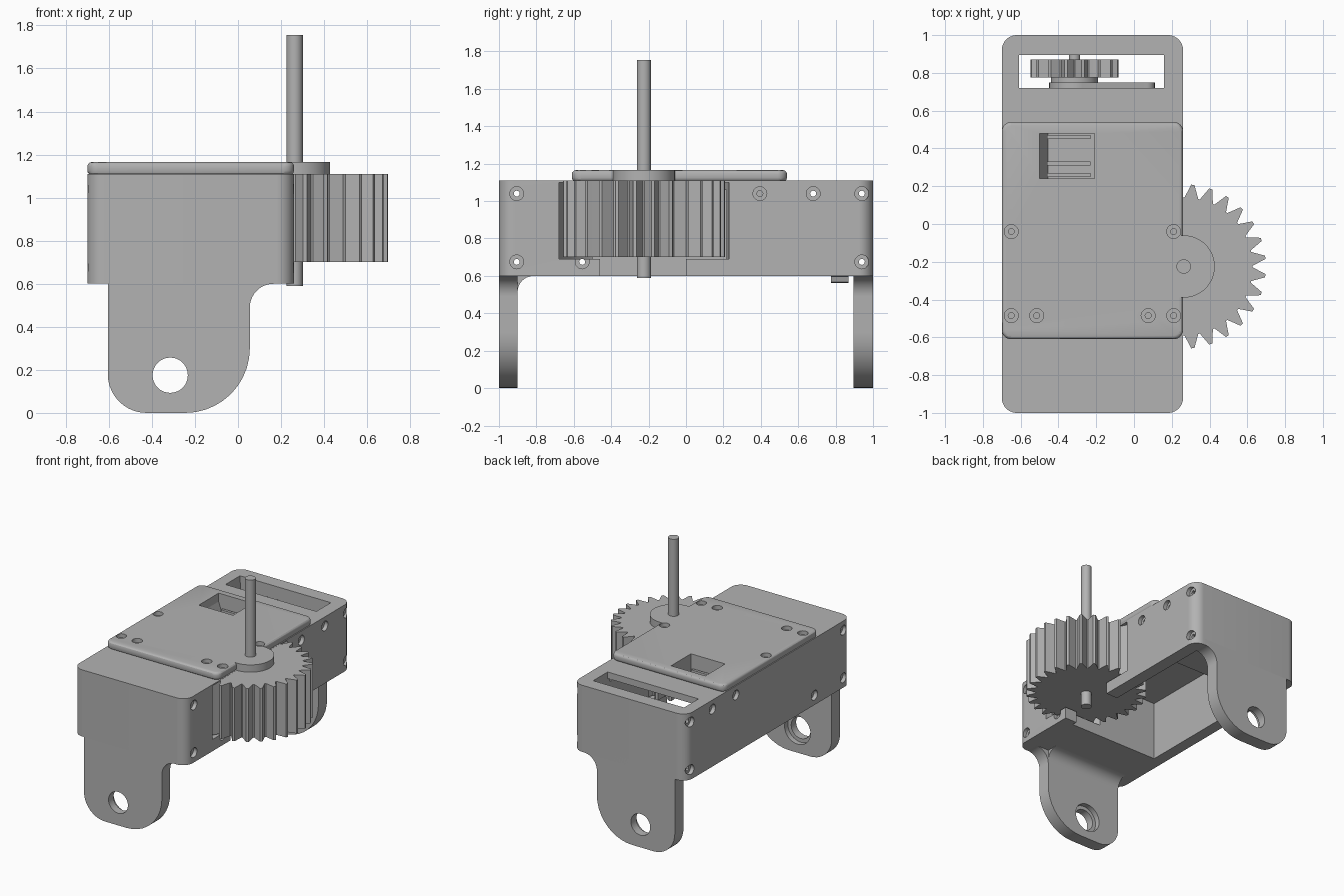
import bpy, bmesh
from math import sin, cos, pi, radians

cube = bpy.data.objects.get("Cube")
if cube:
    bpy.data.objects.remove(cube, do_unlink=True)

grey = bpy.data.materials.new("plain grey")
grey.use_nodes = True
COLOUR = (0.45, 0.45, 0.45, 1)
grey.diffuse_color = COLOUR
grey.node_tree.nodes["Principled BSDF"].inputs["Base Color"].default_value = COLOUR


def prism(name, pts, lo, hi, axis="z"):
    """Extrude a flat outline from lo to hi along an axis."""
    place = {"z": lambda a, b, h: (a, b, h),
             "y": lambda a, b, h: (a, h, b),
             "x": lambda a, b, h: (h, a, b)}[axis]
    bm = bmesh.new()
    low = [bm.verts.new(place(a, b, lo)) for a, b in pts]
    high = [bm.verts.new(place(a, b, hi)) for a, b in pts]
    bm.faces.new(low)
    bm.faces.new(high)
    for i in range(len(pts)):
        j = (i + 1) % len(pts)
        bm.faces.new((low[i], low[j], high[j], high[i]))
    bmesh.ops.recalc_face_normals(bm, faces=bm.faces)
    mesh = bpy.data.meshes.new(name)
    bm.to_mesh(mesh)
    bm.free()
    mesh.materials.append(grey)
    ob = bpy.data.objects.new(name, mesh)
    bpy.context.collection.objects.link(ob)
    return ob


def arc(cx, cy, r, start, end, n=10):
    angles = [radians(start + (end - start) * i / n) for i in range(n + 1)]
    return [(cx + r * cos(t), cy + r * sin(t)) for t in angles]


def circle(cx, cy, r, n=32):
    return arc(cx, cy, r, 0, 360, n)[:-1]


def rect(x0, x1, y0, y1):
    return [(x0, y0), (x1, y0), (x1, y1), (x0, y1)]


def round_rect(x0, x1, y0, y1, r):
    return (arc(x1 - r, y0 + r, r, -90, 0) + arc(x1 - r, y1 - r, r, 0, 90)
            + arc(x0 + r, y1 - r, r, 90, 180) + arc(x0 + r, y0 + r, r, 180, 270))


def gear_outline(cx, cy, root, tip, teeth):
    pts = []
    step = 2 * pi / teeth
    for i in range(teeth):
        for part, r in ((0.05, root), (0.25, (root + tip) / 2), (0.41, tip),
                        (0.59, tip), (0.75, (root + tip) / 2), (0.95, root)):
            t = (i + part) * step
            pts.append((cx + r * cos(t), cy + r * sin(t)))
    return pts


def apply(ob, mod):
    bpy.context.view_layer.objects.active = ob
    bpy.ops.object.modifier_apply(modifier=mod.name)


def combine(ob, other, operation="DIFFERENCE"):
    mod = ob.modifiers.new("combine", "BOOLEAN")
    mod.operation = operation
    mod.solver = "EXACT"
    mod.object = other
    apply(ob, mod)
    bpy.data.objects.remove(other, do_unlink=True)


def cut(ob, pts, lo, hi, axis="z"):
    combine(ob, prism("cutter", pts, lo, hi, axis))


L, R = -0.70, 0.26          # housing sides
GX, GY = 0.263, -0.225      # drive shaft centre
PX, PZ = -0.315, 0.175      # pivot hole centre

# Housing with open underside, rear slot and gear clearance
housing = prism("housing", round_rect(L, R, -1, 1, 0.08), 0.6, 1.11)
cut(housing, rect(-0.61, 0.16, -0.5, 0.9), 0.5, 1.06)
cut(housing, rect(-0.61, 0.16, 0.72, 0.895), 1.0, 1.2)
cut(housing, circle(GX, GY, 0.455, 64), 0.69, 1.10)
cut(housing, rect(0.1, 0.4, -0.46, 0.0), 0.5, 0.75)

# Side screw holes with counterbores on both sides
for y, z in ((-0.905, 1.04), (-0.905, 0.675), (-0.555, 0.675),
             (0.395, 1.04), (0.68, 1.04), (0.94, 1.04), (0.94, 0.675)):
    cut(housing, circle(y, z, 0.016, 12), L - 0.1, R + 0.1, "x")
    for x in (L, R):
        cut(housing, circle(y, z, 0.037, 20), x - 0.03, x + 0.03, "x")

# Lid with shaft boss
lid = prism("lid", round_rect(L, R, -0.61, 0.54, 0.05), 1.105, 1.165)
bevel = lid.modifiers.new("soft_edge", "BEVEL")
bevel.width = 0.02
bevel.segments = 3
apply(lid, bevel)
combine(lid, prism("boss", circle(GX, GY, 0.165, 48), 1.109, 1.165), "UNION")
for x, y in ((-0.65, -0.04), (0.21, -0.04), (-0.65, -0.485),
             (-0.515, -0.485), (0.075, -0.485), (0.21, -0.485)):
    cut(lid, circle(x, y, 0.037, 20), 1.135, 1.2)
    cut(lid, circle(x, y, 0.016, 12), 1.115, 1.2)

# Window in the lid with a shallow tray, ramp and cross bars below
window = rect(-0.5, -0.21, 0.24, 0.48)
cut(lid, window, 1.0, 1.2)
cut(housing, window, 1.0, 1.2)
prism("window_tray", rect(-0.52, -0.19, 0.22, 0.5), 0.94, 0.97)
for name, pts in (("tray_left", rect(-0.52, -0.5, 0.22, 0.5)),
                  ("tray_right", rect(-0.21, -0.19, 0.22, 0.5)),
                  ("tray_front", rect(-0.52, -0.19, 0.22, 0.24)),
                  ("tray_back", rect(-0.52, -0.19, 0.48, 0.5))):
    prism(name, pts, 0.96, 1.07)
prism("tray_ramp", [(-0.5, 0.97), (-0.455, 0.97), (-0.5, 1.1)], 0.24, 0.48, "y")
for y in (0.25, 0.31, 0.45):
    prism("tray_bar", rect(-0.46, -0.23, y, y + 0.02), 0.96, 1.06)

# Mounting legs with pivot holes, counterbored on the inner faces
leg_outline = ([(-0.605, 0.65)] + arc(-0.425, 0.18, 0.18, 180, 270)
               + arc(-0.245, 0.3, 0.3, 270, 360)
               + arc(0.165, 0.49, 0.11, 180, 90) + [(0.165, 0.65)])
for name, y0, y1, inner in (("front_leg", -1, -0.9, -0.9),
                            ("back_leg", 0.895, 1, 0.895)):
    leg = prism(name, leg_outline, y0, y1, "y")
    cut(leg, circle(PX, PZ, 0.082), -1.1, 1.1, "y")
    cut(leg, circle(PX, PZ, 0.11), inner - 0.04, inner + 0.04, "y")
prism("front_leg_fillet",
      [(-0.9, 0.605)] + arc(-0.815, 0.515, 0.085, 180, 90) + [(-0.815, 0.605)],
      -0.605, 0.055, "x")

# Drive gear on its long shaft
prism("drive_gear", gear_outline(GX, GY, 0.365, 0.435, 28), 0.70, 1.109)
prism("drive_shaft", circle(GX, GY, 0.038), 0.59, 1.755)

# Small rear gear, hub, lever and axle behind the rear slot
prism("rear_gear", gear_outline(PX, 0.795, 0.19, 0.235, 16), 0.775, 0.87, "y")
prism("rear_hub", circle(PX, 0.795, 0.125), 0.75, 0.78, "y")
prism("rear_lever", arc(PX, 0.795, 0.135, 60, 300, 20)
      + arc(0.06, 0.795, 0.05, -80, 80), 0.72, 0.75, "y")
prism("rear_axle", circle(PX, 0.795, 0.03, 16), 0.70, 0.9, "y")

# Smooth rounded surfaces, keeping sharp edges
bpy.ops.object.select_all(action="DESELECT")
for ob in bpy.context.collection.objects:
    if ob.type == "MESH" and grey.name in ob.data.materials:
        ob.select_set(True)
        bpy.context.view_layer.objects.active = ob
bpy.ops.object.shade_smooth_by_angle(angle=radians(30))
